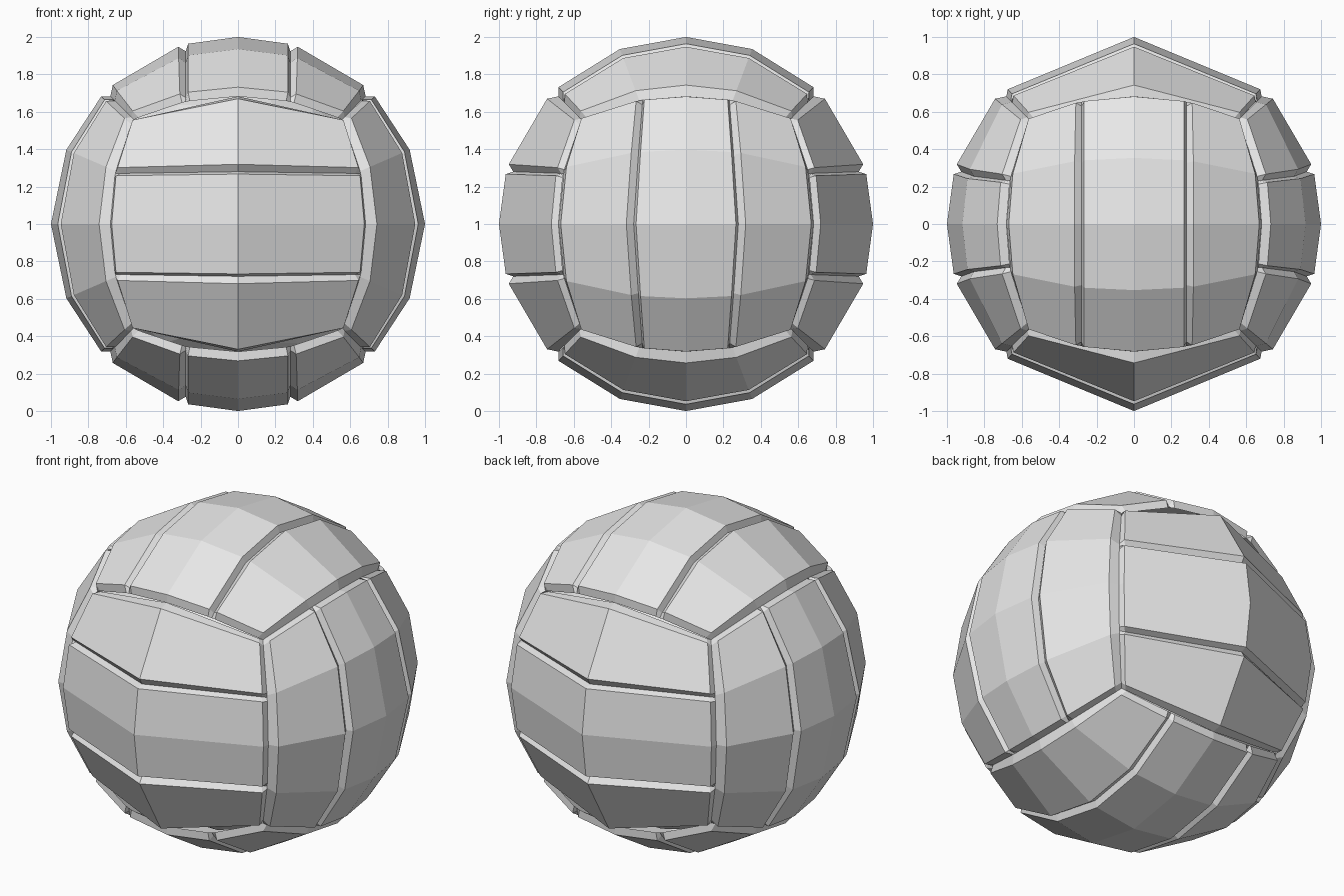
import bpy
import bmesh
from math import sin, cos, sqrt, pi
from mathutils import Vector

cube = bpy.data.objects.get("Cube")
if cube:
    bpy.data.objects.remove(cube, do_unlink=True)

# Single material for the whole ball
grey = bpy.data.materials.new("light_grey")
grey.use_nodes = True
grey.diffuse_color = (0.8, 0.8, 0.8, 1)
grey.node_tree.nodes["Principled BSDF"].inputs["Base Color"].default_value = (0.8, 0.8, 0.8, 1)

CENTRE = Vector((0, 0, 1))
FLOOR = 0.965      # groove depth as a share of the radius
SEAM = 0.045       # bevel width at strip ends


def arc_point(t, s, end_groove):
    """Point on the ball: t runs along a strip, s across the three strips."""
    theta = t * pi / 4
    edge = cos(theta) / sqrt(1 + cos(theta) ** 2)
    groove = 0.29 + (end_groove - 0.29) * abs(t)
    k = abs(s)
    b = k * groove if k <= 1 else groove + (edge - groove) * (k - 1)
    b = b if s >= 0 else -b
    r = sqrt(1 - b * b)
    return Vector((r * sin(theta), b, r * cos(theta)))


def strip_point(t, s, straight, end_groove):
    if not straight:
        return arc_point(t, s, end_groove)
    end = arc_point(1 if t > 0 else -1, s, end_groove)
    return arc_point(0, s, end_groove).lerp(end, abs(t))


def add_strip(bm, cols, rows, axes, side, straight, end_groove):
    """A raised strip whose outer ring drops into the groove."""
    grid = []
    for s in rows:
        line = []
        for t in cols:
            a, b, c = strip_point(t, s, straight, end_groove)
            p = Vector((0, 0, 0))
            p[axes[0]], p[axes[1]], p[axes[2]] = a, b, c * side
            if t in (cols[0], cols[-1]) or s in (rows[0], rows[-1]):
                p *= FLOOR
            line.append(bm.verts.new(CENTRE + p))
        grid.append(line)
    for low, high in zip(grid, grid[1:]):
        for i in range(len(cols) - 1):
            face = bm.faces.new((low[i], low[i + 1], high[i + 1], high[i]))
            face.normal_update()
            if face.normal.dot(face.calc_center_median() - CENTRE) < 0:
                face.normal_flip()


def add_object(name, bm):
    mesh = bpy.data.meshes.new(name)
    bm.to_mesh(mesh)
    bm.free()
    mesh.materials.append(grey)
    obj = bpy.data.objects.new(name, mesh)
    bpy.context.collection.objects.link(obj)


# Rows across the middle strip and one outer strip
middle = [-1, -0.92, 0, 0.92, 1]
outer = [1, 1.07, 1.91, 2]
mirrored = [-s for s in reversed(outer)]

# Names of the opposite faces, axes (along, across, out), bend, straight, groove end
faces = [
    (("left", "right"), (2, 1, 0), 0.52, False, 0.24),
    (("back", "front"), (0, 2, 1), 0, True, 0.28),
    (("top", "bottom"), (1, 0, 2), 0.46, False, 0.29),
]
for names, axes, bend, straight, end_groove in faces:
    inner = [0] if straight else [-bend, 0, bend]
    cols = [-1, SEAM - 1] + inner + [1 - SEAM, 1]
    for name, side in zip(names, (1, -1)):
        bm = bmesh.new()
        for rows in (mirrored, middle, outer):
            add_strip(bm, cols, rows, axes, side, straight, end_groove)
        add_object(name + "_panels", bm)

# Inner ball that closes the grooves
bm = bmesh.new()
bmesh.ops.create_icosphere(bm, subdivisions=3, radius=0.88)
bmesh.ops.translate(bm, verts=bm.verts, vec=CENTRE)
add_object("inner_ball", bm)
